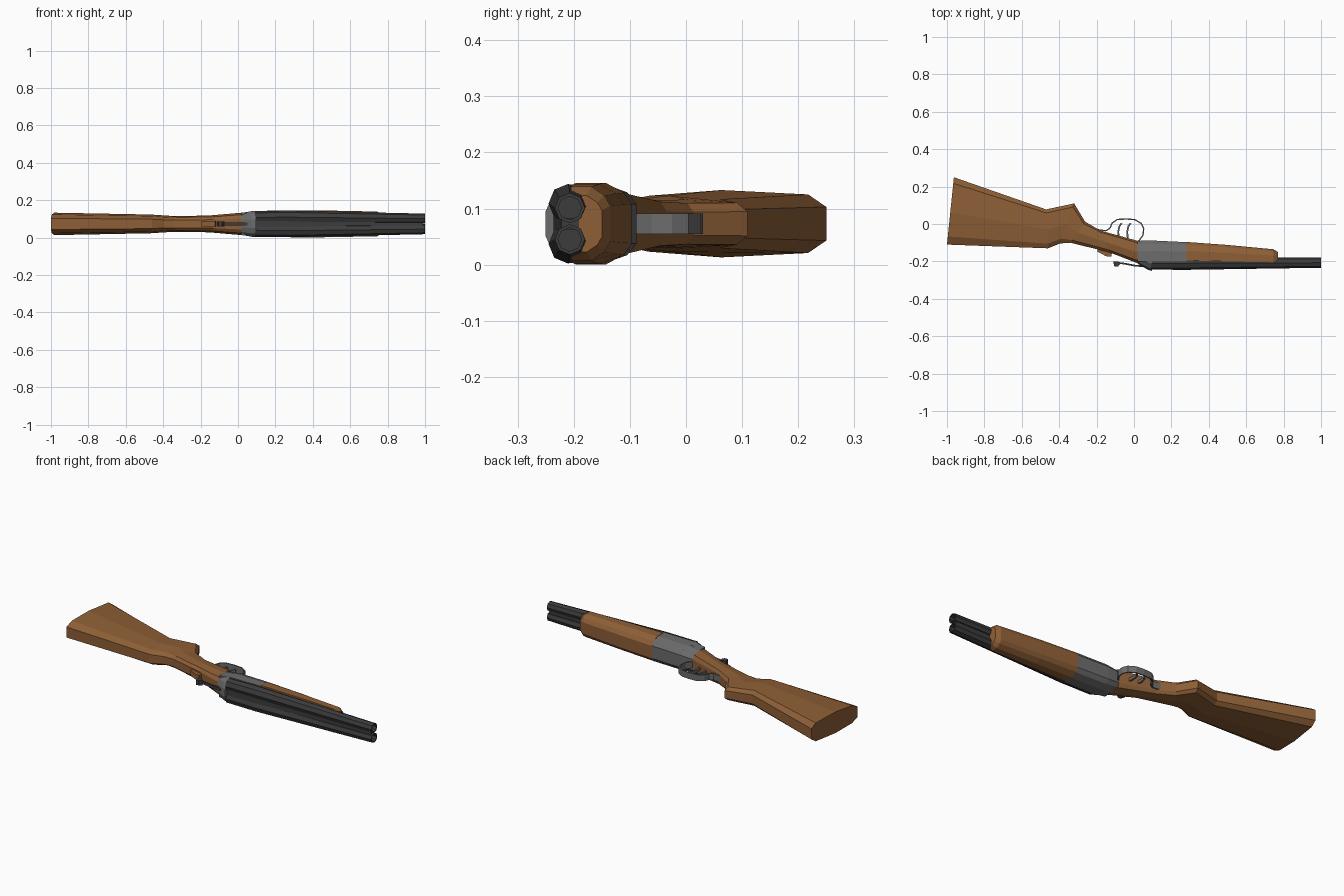
import bpy, bmesh, math
from mathutils import Vector

if "Cube" in bpy.data.objects:
    bpy.data.objects.remove(bpy.data.objects["Cube"])

ZC = 0.073  # the gun lies on its side: z is its width, -y is its upper side


def material(name, rgb):
    m = bpy.data.materials.new(name)
    m.diffuse_color = (*rgb, 1)
    m.use_nodes = True
    m.node_tree.nodes["Principled BSDF"].inputs["Base Color"].default_value = m.diffuse_color
    return m


WOOD = material("walnut wood", (0.27, 0.115, 0.037))
STEEL = material("grey steel", (0.15, 0.15, 0.15))
DARK = material("dark barrel steel", (0.045, 0.045, 0.047))


def skin(name, rings, mat):
    """Join equal-length rings of points with faces and cap both ends."""
    bm = bmesh.new()
    vs = [[bm.verts.new(p) for p in r] for r in rings]
    n = len(rings[0])
    for a, b in zip(vs, vs[1:]):
        for i in range(n):
            j = (i + 1) % n
            bm.faces.new((a[i], a[j], b[j], b[i]))
    bm.faces.new(vs[0])
    bm.faces.new(vs[-1])
    bmesh.ops.recalc_face_normals(bm, faces=bm.faces)
    me = bpy.data.meshes.new(name)
    bm.to_mesh(me)
    bm.free()
    me.materials.append(mat)
    ob = bpy.data.objects.new(name, me)
    bpy.context.collection.objects.link(ob)
    return ob


def loft(name, sections, profile, mat):
    """Sections: (x, y) at the upper edge, (x, y) at the lower edge, half width.
    Profile: (fraction from upper to lower edge, share of the half width)."""
    rings = []
    for xa, ya, xb, yb, w in sections:
        side = [(xa + (xb - xa) * t, ya + (yb - ya) * t, w * k) for t, k in profile]
        rings.append([(x, y, ZC + h) for x, y, h in side]
                     + [(x, y, ZC - h) for x, y, h in reversed(side)])
    return skin(name, rings, mat)


def plate(name, outline, half, mat, z=ZC):
    return skin(name, [[(x, y, z + s * half) for x, y in outline] for s in (-1, 1)], mat)


def strip(name, path, thick, half, mat):
    """A bent metal strip of even thickness that follows a path in x, y."""
    pts = [Vector(p) for p in path]
    rings = []
    for i, p in enumerate(pts):
        d = (pts[min(i + 1, len(pts) - 1)] - pts[max(i - 1, 0)]).normalized()
        n = Vector((-d.y, d.x)) * thick / 2
        a, b = p + n, p - n
        rings.append([(a.x, a.y, ZC - half), (a.x, a.y, ZC + half),
                      (b.x, b.y, ZC + half), (b.x, b.y, ZC - half)])
    return skin(name, rings, mat)


# Stock: butt, comb, grip and wrist
loft("stock", [
    (-1.0, -.11, -.963, .25, .060),
    (-.46, -.13, -.47, .078, .050),
    (-.395, -.104, -.32, .11, .043),
    (-.34, -.10, -.262, .013, .042),
    (-.13, -.152, -.18, -.035, .045),
    (.02, -.21, .02, -.09, .060)],
    [(0, .5), (.12, .83), (.48, 1), (.91, .87), (1, .5)], WOOD)

# Receiver body and the raised fence behind the barrels
under = [(0, 1), (.5, 1), (.85, .8), (1, .5)]
loft("receiver", [
    (.02, -.20, .02, -.09, .060),
    (.09, -.20, .09, -.088, .070),
    (.28, -.20, .28, -.097, .071)], under, STEEL)
loft("receiver_fence", [
    (.02, -.212, .02, -.15, .058),
    (.075, -.245, .075, -.16, .069),
    (.095, -.25, .095, -.16, .070)],
    [(0, .32), (.15, .75), (.45, 1), (1, 1)], STEEL)

# Fore-end with a rounded nose
loft("fore_end", [
    (.28, -.195, .28, -.096, .073),
    (.50, -.20, .50, -.112, .071),
    (.745, -.205, .745, -.135, .066),
    (.772, -.205, .770, -.15, .050)],
    [(0, 1), (.52, 1), (.85, .76), (1, .48)], WOOD)

# Two eight-sided barrels with open bores
for label, side in (("upper", 1), ("lower", -1)):
    rings = []
    for x, y, off, r in ((.09, -.21, .035, .034), (.28, -.21, .036, .035),
                         (1.0, -.207, .028, .027), (1.0, -.207, .028, .021),
                         (.95, -.207, .028, .021)):
        rings.append([(x, y + r * math.cos(math.tau * i / 8),
                       ZC + side * off + r * math.sin(math.tau * i / 8))
                      for i in range(8)])
    skin(label + "_barrel", rings, DARK)

# Rib filling the gap between the barrels
loft("barrel_rib", [
    (.09, -.236, .09, -.19, .016),
    (.28, -.236, .28, -.19, .016),
    (.99, -.222, .99, -.192, .010)], [(0, 1), (1, 1)], DARK)

# Trigger guard: tang along the wrist, then the bow
strip("trigger_guard", [
    (-.20, -.03), (-.15, -.036), (-.128, -.022), (-.118, .004), (-.09, .024),
    (-.04, .027), (.005, .023), (.04, .002), (.052, -.025), (.048, -.06),
    (.025, -.092)], .007, .018, STEEL)

# Two curved triggers
for label, x in (("rear", -.07), ("front", -.022)):
    strip(label + "_trigger", [
        (x - .012, -.075), (x - .014, -.04), (x - .008, -.012), (x + .004, .004)],
        .009, .008, STEEL)

# Opening lever with its thumb piece, and the safety slide on the wrist
strip("opening_lever", [(.05, -.226), (0, -.222), (-.05, -.212), (-.09, -.207)],
      .009, .008, DARK)
plate("lever_thumb_piece", [(-.112, -.200), (-.085, -.200), (-.073, -.212),
                            (-.085, -.227), (-.105, -.227)], .014, DARK)
plate("safety_slide", [(-.195, -.12), (-.195, -.148), (-.15, -.172),
                       (-.122, -.175), (-.115, -.14)], .015, WOOD)
